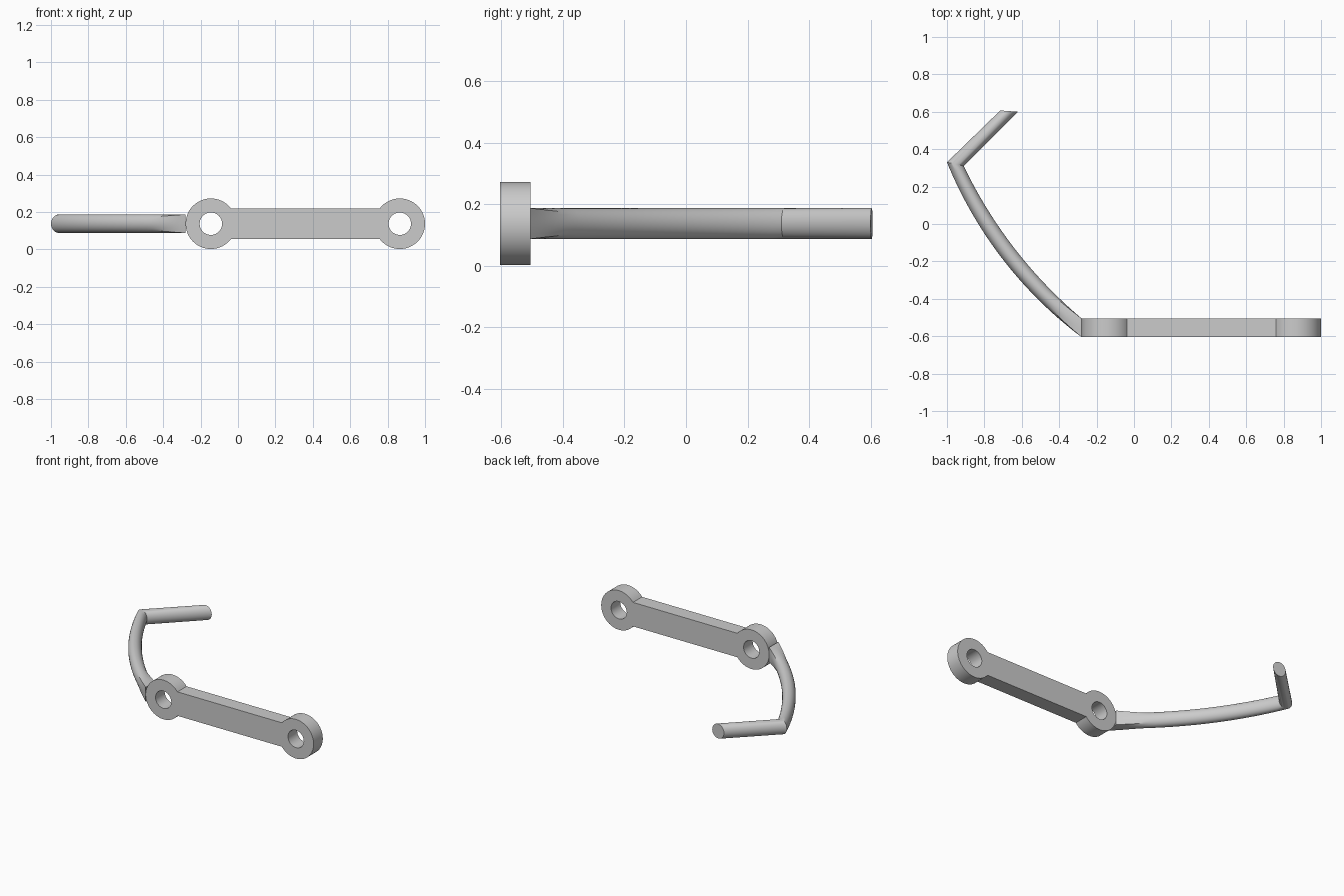
import bpy, bmesh, math
from mathutils import Vector

cube = bpy.data.objects.get("Cube")
if cube:
    bpy.data.objects.remove(cube, do_unlink=True)

MID_Z = 0.137
LEFT_X, RIGHT_X = 0.865, -0.145
EYE_R, HOLE_R, BAR_H = 0.135, 0.06, 0.0825

grey = bpy.data.materials.new("plain grey")
grey.use_nodes = True
colour = (0.6, 0.6, 0.6, 1)
grey.diffuse_color = colour
grey.node_tree.nodes["Principled BSDF"].inputs["Base Color"].default_value = colour


def finish(obj):
    obj.data.materials.append(grey)
    bpy.ops.object.select_all(action='DESELECT')
    obj.select_set(True)
    bpy.context.view_layer.objects.active = obj
    bpy.ops.object.shade_smooth_by_angle(angle=math.radians(30))


def arc(cx, radius, start, end, n):
    return [(cx + radius * math.cos(start + (end - start) * i / n),
             radius * math.sin(start + (end - start) * i / n)) for i in range(n + 1)]


# Link plate: bar with a round eye at each end, both drilled through
a = math.asin(BAR_H / EYE_R)
outline = arc(LEFT_X, EYE_R, a - math.pi, math.pi - a, 56) + arc(RIGHT_X, EYE_R, a, 2 * math.pi - a, 56)
holes = [arc(x, HOLE_R, 0, 2 * math.pi, 40)[:-1] for x in (LEFT_X, RIGHT_X)]
curve = bpy.data.curves.new("link_plate", 'CURVE')
curve.dimensions = '2D'
curve.fill_mode = 'BOTH'
curve.extrude = 0.05
for loop in [outline] + holes:
    spline = curve.splines.new('POLY')
    spline.points.add(len(loop) - 1)
    for point, (x, y) in zip(spline.points, loop):
        point.co = (x, y, 0, 1)
    spline.use_cyclic_u = True
plate = bpy.data.objects.new("link_plate", curve)
bpy.context.collection.objects.link(plate)
plate.location = (0, -0.555, MID_Z)
plate.rotation_euler.x = math.pi / 2
bpy.ops.object.select_all(action='DESELECT')
plate.select_set(True)
bpy.context.view_layer.objects.active = plate
bpy.ops.object.convert(target='MESH')
bm = bmesh.new()
bm.from_mesh(plate.data)
bmesh.ops.remove_doubles(bm, verts=bm.verts, dist=0.0005)
bmesh.ops.recalc_face_normals(bm, faces=bm.faces)
bm.to_mesh(plate.data)
bm.free()
finish(plate)


# Hook arm: square root blending to a round rod, bowed, then a straight tip
def bowed_edge(start, end, sag, n):
    start, end = Vector(start), Vector(end)
    chord = end - start
    length = chord.length
    out = Vector((-chord.y, chord.x)).normalized()
    half = 2 * math.atan(2 * sag / length)
    radius = length / (2 * math.sin(half))
    points = []
    for i in range(n + 1):
        t = half * (2 * i / n - 1)
        points.append((start + end) / 2 + chord.normalized() * radius * math.sin(t)
                      + out * (radius * math.cos(t) - radius + sag))
    return points


STEPS, SIDES = 30, 32
outer = bowed_edge((-0.28, -0.605), (-1.0, 0.33), 0.08, STEPS) + [Vector((-0.715, 0.607))]
inner = bowed_edge((-0.28, -0.505), (-0.91, 0.31), 0.055, STEPS) + [Vector((-0.62, 0.6))]

bm = bmesh.new()
rings = []
for i, (o, n) in enumerate(zip(outer, inner)):
    square = max(0, 1 - i / (STEPS * 0.2))
    middle, half = (o + n) / 2, (n - o) / 2
    ring = []
    for k in range(SIDES):
        c, s = math.cos(2 * math.pi * k / SIDES), math.sin(2 * math.pi * k / SIDES)
        grow = 1 + square * (1 / max(abs(c), abs(s)) - 1)
        p = middle + half * c * grow
        ring.append(bm.verts.new((p.x, p.y, MID_Z + 0.05 * s * grow)))
    rings.append(ring)
for r0, r1 in zip(rings, rings[1:]):
    for k in range(SIDES):
        j = (k + 1) % SIDES
        bm.faces.new((r0[k], r0[j], r1[j], r1[k]))
bm.faces.new(rings[0])
bm.faces.new(rings[-1])
bmesh.ops.recalc_face_normals(bm, faces=bm.faces)
mesh = bpy.data.meshes.new("hook_arm")
bm.to_mesh(mesh)
bm.free()
hook = bpy.data.objects.new("hook_arm", mesh)
bpy.context.collection.objects.link(hook)
finish(hook)
